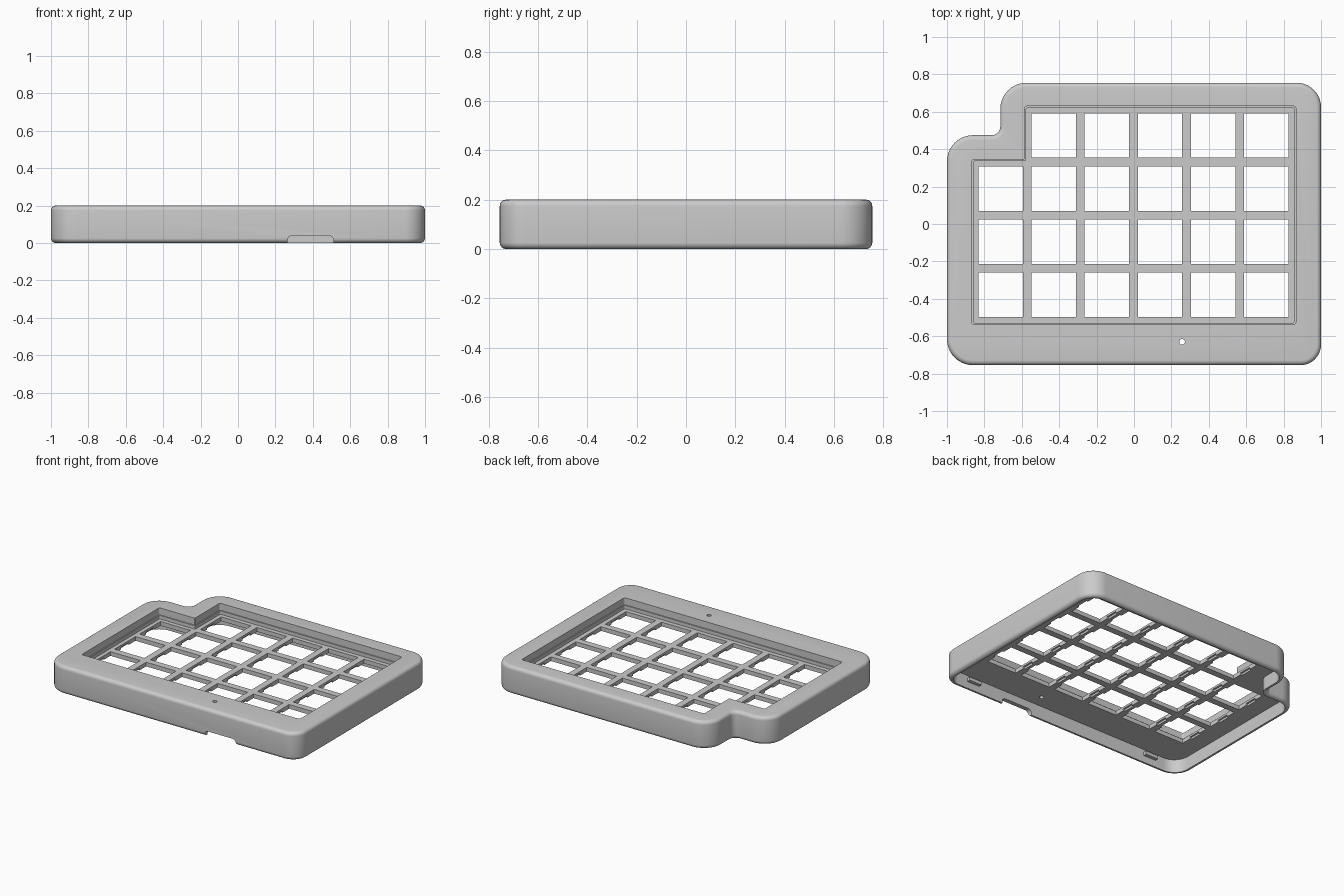
import bpy, bmesh, math
from mathutils import Vector, Matrix

if "Cube" in bpy.data.objects:
    bpy.data.objects.remove(bpy.data.objects["Cube"])

HEIGHT, PLATE_TOP, PLATE_BOTTOM, WALL = 0.2, 0.125, 0.095, 0.031
PITCH, HOLE, FILLET = 0.284, 0.237, 0.026

grey = bpy.data.materials.new("plain grey")
grey.use_nodes = True
grey.diffuse_color = (0.6, 0.6, 0.6, 1)
grey.node_tree.nodes["Principled BSDF"].inputs["Base Color"].default_value = grey.diffuse_color


def rounded(corners, segments=10):
    """Outline from right-angled corners given as (x, y, radius)."""
    out = []
    for i, (x, y, r) in enumerate(corners):
        p = Vector((x, y))
        if r <= 0:
            out.append(p)
            continue
        u = (Vector(corners[i - 1][:2]) - p).normalized()
        v = (Vector(corners[(i + 1) % len(corners)][:2]) - p).normalized()
        c = p + (u + v) * r
        for k in range(segments + 1):
            t = k / segments * math.pi / 2
            out.append(c - (v * math.cos(t) + u * math.sin(t)) * r)
    return out


def rect(cx, cy, w, d, r=0.0):
    return rounded([(cx + sx * w / 2, cy + sy * d / 2, r)
                    for sx, sy in ((-1, -1), (1, -1), (1, 1), (-1, 1))], 4)


def loft(bm, layers, matrix=Matrix()):
    """Closed solid through (outline, z) layers from bottom to top."""
    rings = [[bm.verts.new(matrix @ Vector((p.x, p.y, z))) for p in outline]
             for outline, z in layers]
    bm.faces.new(rings[0][::-1])
    bm.faces.new(rings[-1])
    n = len(rings[0])
    for low, high in zip(rings, rings[1:]):
        for i in range(n):
            j = (i + 1) % n
            bm.faces.new((low[i], low[j], high[j], high[i]))


def prism(bm, outline, z0, z1, matrix=Matrix()):
    loft(bm, [(outline, z0), (outline, z1)], matrix)


def make(name, bm):
    bmesh.ops.recalc_face_normals(bm, faces=bm.faces)
    mesh = bpy.data.meshes.new(name)
    bm.to_mesh(mesh)
    bm.free()
    mesh.materials.append(grey)
    obj = bpy.data.objects.new(name, mesh)
    bpy.context.collection.objects.link(obj)
    return obj


def cut(target, bm):
    cutter = make("cutter", bm)
    cutter.hide_render = True
    mod = target.modifiers.new("cut", "BOOLEAN")
    mod.operation, mod.solver, mod.object = "DIFFERENCE", "EXACT", cutter
    bpy.context.view_layer.objects.active = target
    bpy.ops.object.modifier_apply(modifier=mod.name)
    bpy.data.objects.remove(cutter)


def case_outline(a):
    """Case outline with a stepped back corner, shrunk by a."""
    return rounded([(-1 + a, -0.755 + a, 0.14 - a), (1 - a, -0.755 + a, 0.11 - a),
                    (1 - a, 0.755 - a, 0.13 - a), (-0.715 + a, 0.755 - a, 0.14 - a),
                    (-0.715 + a, 0.475 - a, 0.045 + a), (-1 + a, 0.475 - a, 0.14 - a)])


def well_outline(a):
    r = 0.012
    return rounded([(-0.867 + a, -0.537 + a, r), (0.865 - a, -0.537 + a, r),
                    (0.865 - a, 0.63 - a, r), (-0.585 + a, 0.63 - a, r),
                    (-0.585 + a, 0.345 - a, 0.005), (-0.867 + a, 0.345 - a, r)], 4)


# Outer body with softened top and bottom rims
angles = [k / 6 * math.pi / 2 for k in range(7)]
curve = [(FILLET * (1 - math.sin(t)), FILLET * (1 - math.cos(t))) for t in angles]
bm = bmesh.new()
loft(bm, [(case_outline(a), z) for a, z in curve]
     + [(case_outline(a), HEIGHT - z) for a, z in curve[::-1]])
case = make("case", bm)

# Hollow underside
bm = bmesh.new()
prism(bm, case_outline(WALL), -0.1, PLATE_BOTTOM)
cut(case, bm)

# Key well sunk into the top, with a narrow ledge part way down
bm = bmesh.new()
loft(bm, [(well_outline(0.008), PLATE_TOP), (well_outline(0.008), 0.15),
          (well_outline(0), 0.15), (well_outline(0), 0.3)])
cut(case, bm)

# Key holes and indicator hole
cells = [(-0.713 + c * PITCH, 0.473 - row * PITCH)
         for row in range(4) for c in range(6) if row or c]
bm = bmesh.new()
for x, y in cells:
    prism(bm, rect(x, y, HOLE, HOLE), -0.1, 0.3)
prism(bm, rect(0.257, -0.63, 0.03, 0.03, 0.015), -0.1, 0.3)
cut(case, bm)

# Clip recesses under the plate, and the cable slot in the front wall
bm = bmesh.new()
for x, y in cells:
    prism(bm, rect(x, y, HOLE + 0.025, 0.09), -0.1, PLATE_BOTTOM + 0.015)
upright = Matrix.Rotation(math.pi / 2, 4, "X")
prism(bm, rect(0.388, 0, 0.245, 0.08, 0.025), 0.69, 0.8, upright)
cut(case, bm)

bpy.context.view_layer.objects.active = case
case.select_set(True)
bpy.ops.object.shade_smooth_by_angle(angle=math.radians(30))

# Small catches on the inner front and back walls
for name, x, y in (("front_catch_left", 0.76, -0.715), ("front_catch_right", -0.74, -0.715),
                   ("back_catch_left", 0.76, 0.715), ("back_catch_right", -0.46, 0.715)):
    bm = bmesh.new()
    prism(bm, rect(x, y, 0.1, 0.03), 0.05, 0.075)
    make(name, bm)
